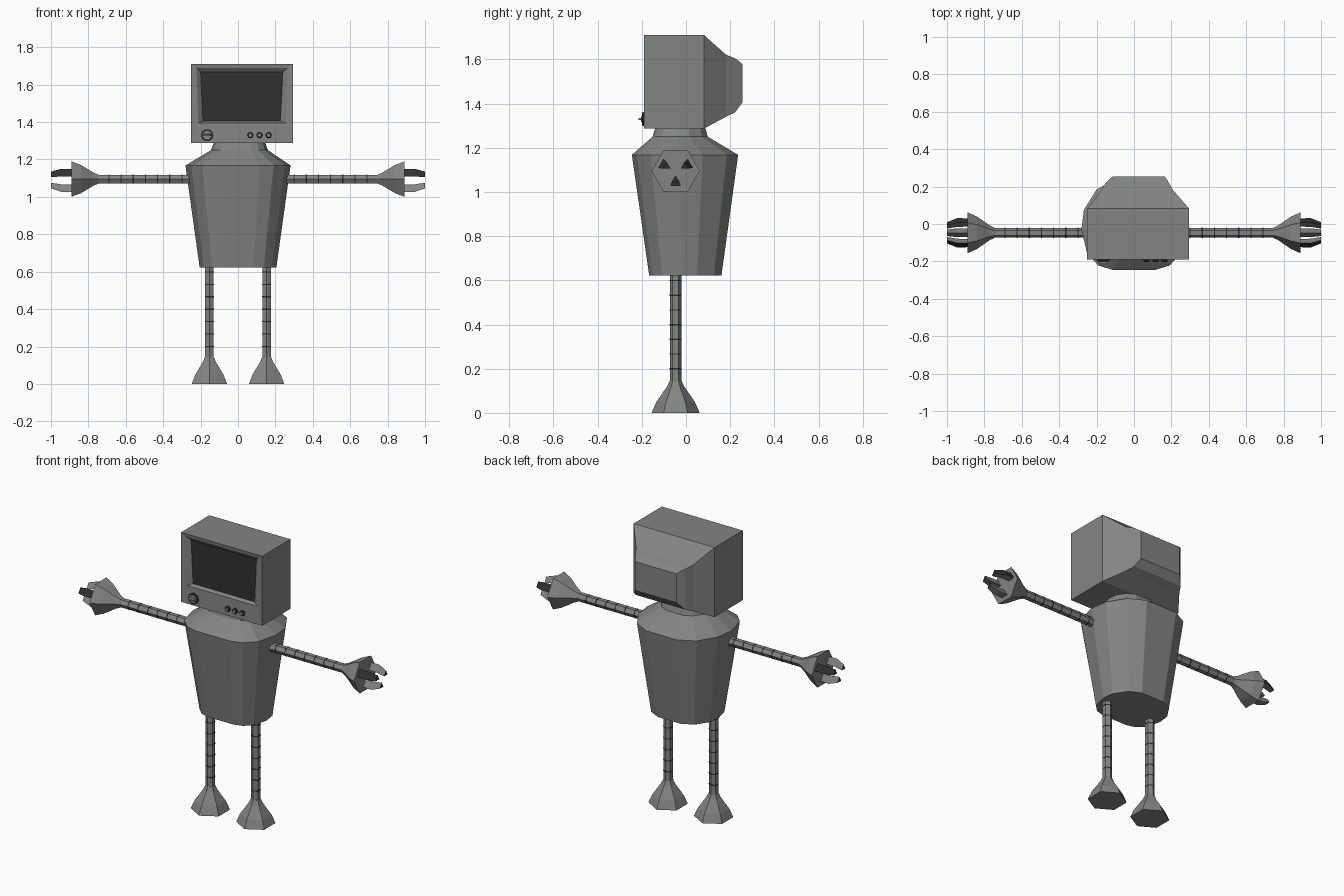
import bpy, bmesh, math
from mathutils import Vector

if "Cube" in bpy.data.objects:
    bpy.data.objects.remove(bpy.data.objects["Cube"])


def material(name, col):
    m = bpy.data.materials.new(name)
    m.diffuse_color = (*col, 1)
    m.use_nodes = True
    m.node_tree.nodes["Principled BSDF"].inputs["Base Color"].default_value = m.diffuse_color
    return m


GREY = material("metal_grey", (0.225, 0.235, 0.225))
DARK = material("screen_dark", (0.03, 0.03, 0.03))


def loft(name, rings, mats=(GREY,), rule=None):
    """Skin a list of equal-length rings, cap both ends, colour faces by rule."""
    bm = bmesh.new()
    vs = [[bm.verts.new(p) for p in r] for r in rings]
    n = len(vs[0])
    for a, b in zip(vs, vs[1:]):
        for i in range(n):
            j = (i + 1) % n
            bm.faces.new((a[i], a[j], b[j], b[i]))
    bm.faces.new(vs[0])
    bm.faces.new(vs[-1])
    bmesh.ops.recalc_face_normals(bm, faces=bm.faces[:])
    bm.normal_update()
    if rule:
        for f in bm.faces:
            f.material_index = int(rule(f))
    me = bpy.data.meshes.new(name)
    bm.to_mesh(me)
    bm.free()
    for m in mats:
        me.materials.append(m)
    ob = bpy.data.objects.new(name, me)
    bpy.context.collection.objects.link(ob)
    return ob


def ring(axis, at, c, r, n=6, turn=0.0):
    """Regular polygon across an axis; c is the centre in the other two axes."""
    out = []
    for i in range(n):
        t = turn + 2 * math.pi * i / n
        u, v = r * math.cos(t), r * math.sin(t)
        if axis == 'x':
            out.append((at, c[0] + u, c[1] + v))
        elif axis == 'y':
            out.append((c[0] + u, at, c[1] + v))
        else:
            out.append((c[0] + v, c[1] + u, at))
    return out


def rect(y, x0, x1, z0, z1, pinch=0.0):
    return [(x0 + pinch, y, z0), (x1 - pinch, y, z0), (x1, y, z1), (x0, y, z1)]


# Body: rounded 14-sided tub with sloping shoulders and a short neck
half = [(.115, -.245), (.19, -.222), (.25, -.16), (.281, -.03),
        (.268, .075), (.2, .185), (.105, .236)]
outline = half + [(-x, y) for x, y in reversed(half)]


def body_ring(z, sx, sy, cx=0, cy=0):
    return [(x * sx + cx, y * sy + cy, z) for x, y in outline]


loft("body", [body_ring(.622, .73, .68), body_ring(1.168, 1, 1),
              body_ring(1.25, .54, .52, .008, -.024),
              body_ring(1.30, .48, .46, .008, -.024)])

# Head: monitor case with a sloped bezel around the dark screen and a stepped back
box = (-.25, .295, 1.287, 1.71)
loft("head", [
    rect(-.165, -.2, .24, 1.405, 1.667, .013),
    rect(-.185, -.222, .266, 1.395, 1.69, .01),
    rect(-.189, *box),
    rect(.082, *box),
    rect(.18, -.175, .21, 1.34, 1.622),
    rect(.222, -.15, .185, 1.36, 1.605),
    rect(.255, -.113, .165, 1.405, 1.58)],
    (GREY, DARK), lambda f: f.normal.y < -.99 and f.calc_center_median().y > -.17)

# Control knob with a grip bar, and three buttons
loft("knob", [ring('y', y, (-.165, 1.33), r, 10)
              for y, r in ((-.18, .033), (-.197, .033), (-.2, .024))],
     (GREY, DARK), lambda f: f.normal.y > -.99)
loft("knob_grip", [rect(-.195, -.186, -.144, 1.324, 1.336),
                   rect(-.215, -.184, -.146, 1.326, 1.334)])
for i, x in enumerate((.066, .115, .164)):
    loft(f"button_{i}", [ring('y', y, (x, 1.33), r, 8)
                         for y, r in ((-.18, .016), (-.198, .016), (-.203, .011))],
         (GREY, DARK), lambda f: f.normal.y > -.99)

# Flared six-sided shape shared by feet and hands: (distance from the wide end, radius)
FLARE = [(0, .109), (.05, .087), (.118, .04), (.145, .027)]
LIMB_Y = -.047
ARM = (LIMB_Y, 1.095)

for side, s in (("right", 1), ("left", -1)):
    # Leg, joint bands and foot
    hip = (s * .153, LIMB_Y)
    loft(f"leg_{side}", [ring('z', z, hip, .0265) for z in (.12, .65)])
    for k in range(7):
        z = .2 + .0665 * k
        loft(f"leg_band_{side}_{k}",
             [ring('z', z + d, hip, .0275) for d in (-.003, .003)], (DARK,))
    loft(f"foot_{side}", [ring('z', h, hip, r) for h, r in FLARE])

    # Arm, joint bands and hand
    loft(f"arm_{side}", [ring('x', s * x, ARM, .0265) for x in (.2, .77)])
    for k in range(7):
        x = .3 + .065 * k
        loft(f"arm_band_{side}_{k}",
             [ring('x', s * (x + d), ARM, .0275) for d in (-.003, .003)], (DARK,))
    loft(f"hand_{side}", [ring('x', s * (.89 - h), ARM, r) for h, r in FLARE])

    # Three tapered triangular fingers, the upper ones dark on their outer faces
    for k, (dy, dz) in enumerate(((-.055, .028), (.055, .028), (0, -.055))):
        def dark(f, dy=dy, dz=dz):
            if abs(f.normal.x) > .9:
                return True
            return dz > 0 and f.normal.dot(Vector((0, dy, dz))) > 0

        loft(f"finger_{side}_{k}",
             [ring('x', s * x, (ARM[0] + dy * q, ARM[1] + dz * q), r, 3, math.pi / 2)
              for x, q, r in ((.87, 1.0, .025), (.945, 1.0, .027), (1.0, .72, .02))],
             (GREY, DARK), dark)
